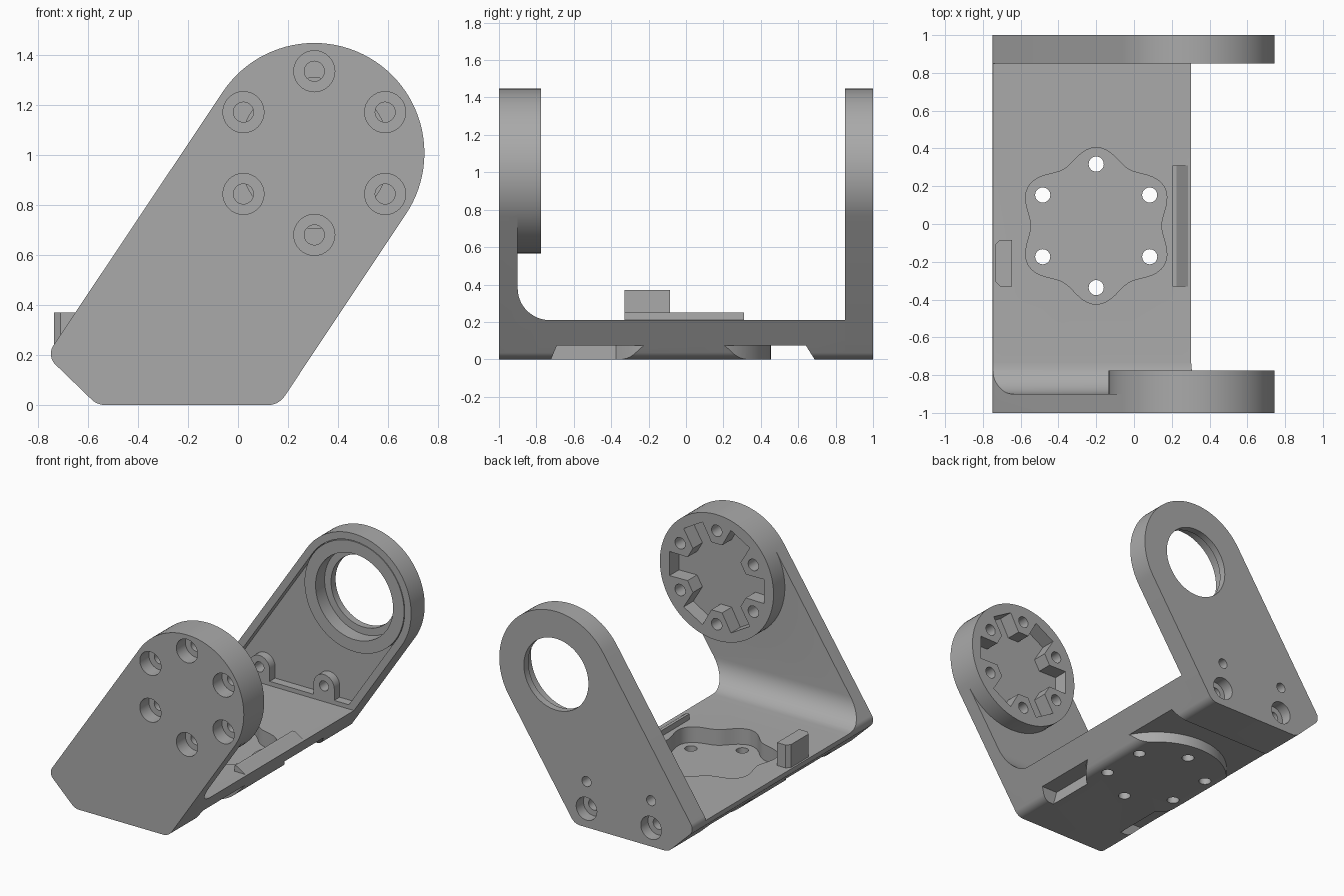
import bpy, bmesh
from math import sin, cos, radians, pi
from mathutils import geometry, Vector

if "Cube" in bpy.data.objects:
    bpy.data.objects.remove(bpy.data.objects["Cube"])

grey = bpy.data.materials.new("machined grey")
grey.use_nodes = True
grey.diffuse_color = (0.4, 0.4, 0.4, 1)
grey.node_tree.nodes["Principled BSDF"].inputs["Base Color"].default_value = grey.diffuse_color


def prism(name, pts, axis, a, b):
    """Extrude a 2D outline along an axis from a to b."""
    place = {"x": lambda p, t: (t, p[0], p[1]),
             "y": lambda p, t: (p[0], t, p[1]),
             "z": lambda p, t: (p[0], p[1], t)}[axis]
    bm = bmesh.new()
    low = [bm.verts.new(place(p, a)) for p in pts]
    high = [bm.verts.new(place(p, b)) for p in pts]
    bm.faces.new(low)
    bm.faces.new(high)
    for i in range(len(pts)):
        j = (i + 1) % len(pts)
        bm.faces.new((low[i], low[j], high[j], high[i]))
    bmesh.ops.recalc_face_normals(bm, faces=bm.faces)
    mesh = bpy.data.meshes.new(name)
    bm.to_mesh(mesh)
    bm.free()
    mesh.materials.append(grey)
    obj = bpy.data.objects.new(name, mesh)
    bpy.context.collection.objects.link(obj)
    return obj


def circle(c, r, n=48):
    return [(c[0] + r * cos(2 * pi * i / n), c[1] + r * sin(2 * pi * i / n)) for i in range(n)]


def rect(x0, x1, y0, y1):
    return [(x0, y0), (x1, y0), (x1, y1), (x0, y1)]


def rod(c, r, axis, a, b, n=48):
    return prism("cutter", circle(c, r, n), axis, a, b)


def combine(obj, tool, operation="DIFFERENCE"):
    """Apply a boolean and discard the tool."""
    mod = obj.modifiers.new("boolean", "BOOLEAN")
    mod.operation, mod.solver, mod.object = operation, "EXACT", tool
    bpy.context.view_layer.update()
    deps = bpy.context.evaluated_depsgraph_get()
    mesh = bpy.data.meshes.new_from_object(obj.evaluated_get(deps))
    obj.modifiers.clear()
    obj.data = mesh
    bpy.data.objects.remove(tool)


def arm_outline(inset=0):
    """Rounded outline shared by both arms: a hull around four circles."""
    discs = [(PIVOT, 0.44), ((0.12, 0.08), 0.08), ((-0.53, 0.08), 0.08), ((-0.688, 0.205), 0.06)]
    pts = [Vector(p) for c, r in discs for p in circle(c, r - inset, 96)]
    return [pts[i] for i in geometry.convex_hull_2d(pts)]


def bolt_ring(c, r=0.327):
    return [(c[0] + r * cos(radians(a)), c[1] + r * sin(radians(a))) for a in range(30, 390, 60)]


PIVOT = (0.305, 1.007)
BASE = (-0.2, -0.01)

# Front arm and base as one filleted channel
fillet = [(-0.73 - 0.17 * sin(t * pi / 24), 0.38 - 0.17 * cos(t * pi / 24)) for t in range(13)]
section = [(-1, 0), (0.85, 0), (0.85, 0.21)] + fillet + [(-0.9, 1.6), (-1, 1.6)]
body = prism("front_arm_and_base", arm_outline(), "y", -1, 0.85)
combine(body, prism("cutter", section, "x", -1, 1), "INTERSECT")

# Mounting disc on the front arm
combine(body, rod(PIVOT, 0.44, "y", -0.95, -0.775, 96), "UNION")

# Six-armed pocket in the disc
star = []
for k in range(6):
    for da, r in ((-20, 0.24), (-13, 0.375), (13, 0.375), (20, 0.24)):
        a = radians(60 * k + da)
        star.append((PIVOT[0] + r * cos(a), PIVOT[1] + r * sin(a)))
combine(body, prism("cutter", star, "y", -0.88, -0.7))

# Counterbored bolt holes through the disc
for c in bolt_ring(PIVOT):
    combine(body, rod(c, 0.04, "y", -1.1, -0.7, 32))
    combine(body, rod(c, 0.082, "y", -1.1, -0.9, 32))

# Lobed recess and bolt holes in the base
lobes = []
for i in range(96):
    t = 2 * pi * i / 96
    r = 0.38 - 0.035 * cos(6 * t)
    lobes.append((BASE[0] + r * cos(t), BASE[1] + r * sin(t)))
combine(body, prism("cutter", lobes, "z", 0.1, 0.3))
for c in bolt_ring(BASE):
    combine(body, rod(c, 0.04, "z", -0.1, 0.3, 32))

# Underside relief, leaving a round pad and a front land
relief = prism("cutter", [(-0.73, -0.02), (-0.69, 0.075), (0.64, 0.075), (0.7, -0.02)], "x", -1, 1)
combine(relief, rod(BASE, 0.465, "z", -0.1, 0.2, 96))
combine(relief, prism("cutter", rect(-0.49, 0.09, -0.9, -0.1), "z", -0.1, 0.2))
combine(body, relief)

# Locating tab and edge wedge on the base
tab_outline = [(-0.645, -0.33), (-0.645, -0.085), (-0.71, -0.085), (-0.735, -0.11),
               (-0.735, -0.305), (-0.71, -0.33)]
tab = prism("locating_tab", tab_outline, "z", 0.19, 0.37)
wedge = prism("edge_wedge", [(0.205, 0.19), (0.205, 0.25), (0.225, 0.25), (0.285, 0.21), (0.285, 0.19)],
              "y", -0.33, 0.31)

# Back arm with inner pocket around the bearing ring and screw bosses
back = prism("back_arm", arm_outline(), "y", 0.85, 1)
pocket = prism("cutter", arm_outline(0.05), "y", 0.8, 0.91)
combine(pocket, rod(PIVOT, 0.385, "y", 0.7, 1.1, 96))
combine(pocket, prism("cutter", rect(-1, 1, -0.1, 0.24), "y", 0.7, 1.1))
for x in (-0.43, 0.07):
    combine(pocket, rod((x, 0.32), 0.08, "y", 0.7, 1.1))
    combine(pocket, prism("cutter", rect(x - 0.08, x + 0.08, 0.2, 0.32), "y", 0.7, 1.1))
combine(back, pocket)

# Bearing bore, screw holes and counterbores in the back arm
combine(back, rod(PIVOT, 0.25, "y", 0.7, 1.1, 96))
combine(back, rod(PIVOT, 0.3, "y", 0.7, 0.95, 96))
for x in (-0.43, 0.07):
    combine(back, rod((x, 0.32), 0.035, "y", 0.7, 1.1, 32))
    combine(back, rod((x, 0.13), 0.04, "y", 0.7, 1.1, 32))
    combine(back, rod((x, 0.13), 0.08, "y", 0.92, 1.1, 32))

# Smooth curved walls while keeping sharp edges
for obj in (body, tab, wedge, back):
    bpy.ops.object.select_all(action="DESELECT")
    obj.select_set(True)
    bpy.context.view_layer.objects.active = obj
    bpy.ops.object.shade_smooth_by_angle(angle=radians(25))
